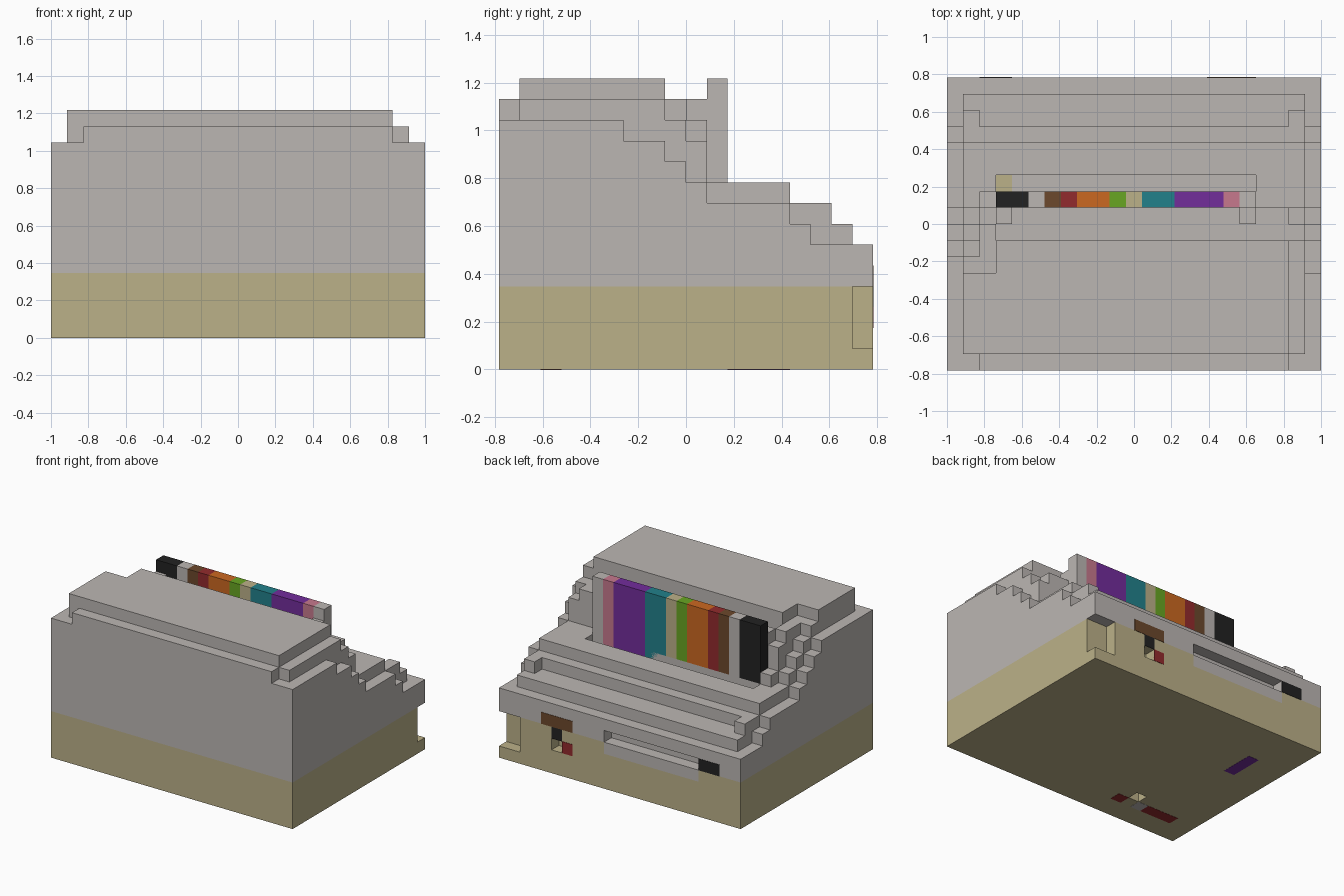
import bpy
import bmesh
from mathutils import Vector

if "Cube" in bpy.data.objects:
    bpy.data.objects.remove(bpy.data.objects["Cube"])

U = 2 / 23                       # one block
ORIGIN = Vector((-1, -9 * U, 0))
THIN = 0.06                      # plate thickness in blocks


def material(name, *rgb):
    m = bpy.data.materials.new(name)
    m.use_nodes = True
    m.diffuse_color = (*rgb, 1)
    m.node_tree.nodes["Principled BSDF"].inputs["Base Color"].default_value = (*rgb, 1)
    return m


GREY = material("warm_grey", .50, .47, .45)
TAN = material("tan", .50, .44, .25)
BLACK = material("black", .016, .016, .016)
BROWN = material("brown", .15, .065, .025)
RED = material("red", .29, .024, .026)
ORANGE = material("orange", .60, .14, .015)
GREEN = material("green", .14, .38, .016)
TEAL = material("teal", .016, .22, .26)
PURPLE = material("purple", .17, .026, .33)
PINK = material("pink", .57, .19, .27)


def blocks(name, mat, *boxes):
    """One object from boxes given as x0, x1, y0, y1, z0, z1 in block units."""
    bm = bmesh.new()
    for x0, x1, y0, y1, z0, z1 in boxes:
        verts = bmesh.ops.create_cube(bm, size=1)["verts"]
        for v in verts:
            v.co = ORIGIN + U * Vector((x1 if v.co.x > 0 else x0,
                                        y1 if v.co.y > 0 else y0,
                                        z1 if v.co.z > 0 else z0))
    mesh = bpy.data.meshes.new(name)
    bm.to_mesh(mesh)
    bm.free()
    mesh.materials.append(mat)
    ob = bpy.data.objects.new(name, mesh)
    bpy.context.collection.objects.link(ob)
    return ob


def carve(ob, *boxes):
    """Cut boxes out of an object and bake the result."""
    cutter = blocks("cutter", ob.data.materials[0], *boxes)
    cutter.hide_render = True
    mod = ob.modifiers.new("carve", "BOOLEAN")
    mod.operation = "DIFFERENCE"
    mod.solver = "EXACT"
    mod.object = cutter
    graph = bpy.context.evaluated_depsgraph_get()
    baked = bpy.data.meshes.new_from_object(ob.evaluated_get(graph))
    ob.modifiers.clear()
    ob.data = baked
    bpy.data.objects.remove(cutter)


def layer(name, level, *rects):
    """One block-high terrace made of x0, x1, y0, y1 rectangles."""
    return blocks(name, GREY, *[(*r, level, level + 1) for r in rects])


# Tan base with an open back corner, a back socket and an underside socket
base = blocks("base", TAN, (0, 23, 0, 18, 0, 4))
carve(base, (21, 24, 17, 19, 1, 5), (17, 18, 17, 19, 2, 3),
      (4, 13, 17, 19, 3, 5), (6, 7, 3, 4, -1, 1))

# Grey lower housing with a long recess in the back
housing = blocks("housing", GREY, (0, 23, 0, 18, 4, 6))
carve(housing, (4, 13, 17, 19, 3, 5))
blocks("recess_sill", GREY, (4, 13, 17, 18, 3, 4))

# Terraces, from the lowest to the top plate
layer("terrace_1", 6, (0, 23, 0, 15), (1, 22, 15, 17))
layer("terrace_2", 7, (0, 23, 0, 14), (1, 22, 14, 15), (1, 2, 15, 16), (21, 22, 15, 16))
layer("terrace_3", 8, (0, 23, 0, 10), (1, 22, 10, 11), (1, 3, 11, 12),
      (19, 22, 11, 12), (1, 22, 12, 14))
layer("terrace_4", 9, (0, 23, 0, 9), (1, 22, 9, 10), (2, 3, 10, 11))
layer("terrace_5", 10, (0, 23, 0, 8), (1, 22, 8, 9), (2, 22, 9, 10))
layer("terrace_6", 11, (0, 23, 0, 6), (0, 22, 6, 7), (1, 22, 7, 8),
      (2, 22, 8, 9), (2, 21, 9, 10))
layer("terrace_7", 12, (2, 21, 0, 1), (1, 22, 1, 7), (2, 22, 7, 8),
      (2, 3, 8, 9), (3, 4, 9, 10), (18, 19, 9, 10))
layer("top_plate", 13, (1, 21, 1, 6), (3, 21, 6, 8))

# Tan floor at the end of the slot
blocks("slot_floor", TAN, (3, 4, 11, 12, 8, 8 + THIN))

# Row of coloured upright slabs
x = 3
for name, mat, width in (("black", BLACK, 2), ("grey", GREY, 1), ("brown", BROWN, 1),
                         ("red", RED, 1), ("orange", ORANGE, 2), ("green", GREEN, 1),
                         ("tan", TAN, 1), ("teal", TEAL, 2), ("purple", PURPLE, 3),
                         ("pink", PINK, 1), ("end", GREY, 1)):
    blocks(name + "_slab", mat, (x, x + width, 10, 11, 8, 14))
    x += width

# Coloured plates on the back
for name, mat, x0, x1, z in (("brown_label", BROWN, 16, 19, 4), ("black_label", BLACK, 17, 18, 3),
                             ("red_label", RED, 16, 17, 2), ("black_switch", BLACK, 2, 4, 4)):
    blocks(name, mat, (x0, x1, 18 - THIN, 18 + THIN / 2, z, z + 1))

# Coloured plates on the underside, level with the ground
for name, mat, x0, x1, y0, y1 in (("purple_foot_pad", PURPLE, 3, 4, 11, 14),
                                  ("red_foot_pad", RED, 2, 5, 2, 3),
                                  ("small_red_pad", RED, 7, 8, 2, 3),
                                  ("grey_pad", GREY, 5, 6, 2, 3)):
    blocks(name, mat, (x0, x1, y0, y1, -THIN / 4, THIN / 2))
